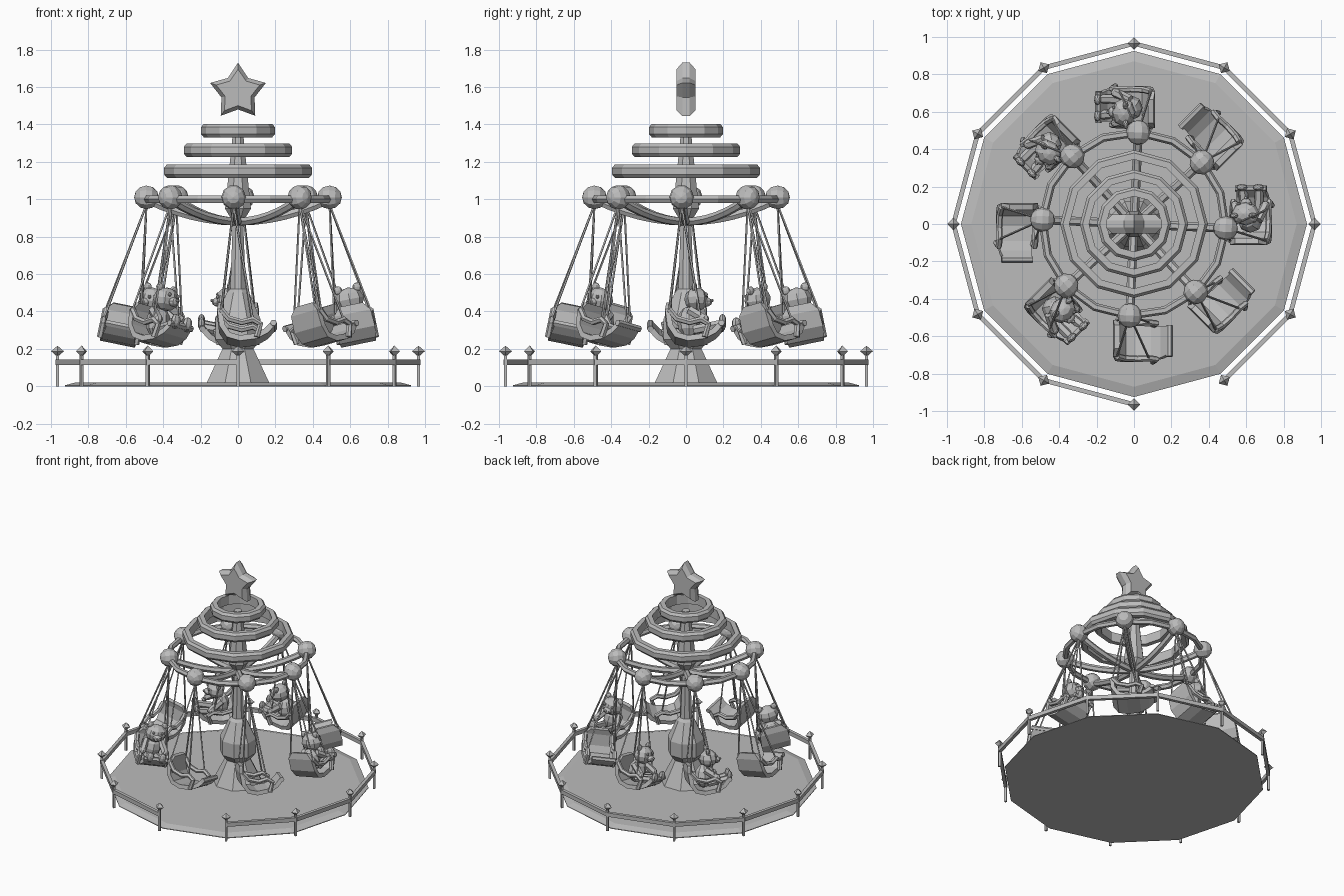
import bpy, bmesh
from math import sin, cos, pi, radians
from mathutils import Matrix, Vector

cube = bpy.data.objects.get("Cube")
if cube:
    bpy.data.objects.remove(cube, do_unlink=True)

grey = bpy.data.materials.new("plain_grey")
grey.use_nodes = True
COLOUR = (0.5, 0.5, 0.5, 1)
grey.diffuse_color = COLOUR
grey.node_tree.nodes["Principled BSDF"].inputs["Base Color"].default_value = COLOUR


# Helpers
def place(name, mesh, matrix=Matrix()):
    obj = bpy.data.objects.new(name, mesh)
    bpy.context.collection.objects.link(obj)
    obj.matrix_world = matrix
    return obj


def finish(name, bm):
    bmesh.ops.recalc_face_normals(bm, faces=bm.faces)
    mesh = bpy.data.meshes.new(name)
    bm.to_mesh(mesh)
    bm.free()
    mesh.materials.append(grey)
    return mesh


def polar(radius, degrees, z=0):
    a = radians(degrees)
    return Vector((radius * cos(a), radius * sin(a), z))


def lathe(name, profile, sides, ring=False, turn=0):
    bm = bmesh.new()
    loops = [[bm.verts.new(polar(r, turn + 360 * k / sides, z)) for k in range(sides)]
             for r, z in profile]
    pairs = list(zip(loops, loops[1:]))
    if ring:
        pairs.append((loops[-1], loops[0]))
    else:
        bm.faces.new(loops[0])
        bm.faces.new(loops[-1])
    for a, b in pairs:
        for k in range(sides):
            n = (k + 1) % sides
            bm.faces.new((a[k], a[n], b[n], b[k]))
    return finish(name, bm)


def ball(name, centre, size, segments=8, rings=6, axis=None):
    bm = bmesh.new()
    bmesh.ops.create_uvsphere(bm, u_segments=segments, v_segments=rings, radius=1)
    if axis:
        bm.transform(Matrix.Rotation(pi / 2, 4, axis))
    bm.transform(Matrix.Translation(centre) @ Matrix.Diagonal((*size, 1)))
    return finish(name, bm)


def beam(name, a, b, width, height):
    a, b = Vector(a), Vector(b)
    bm = bmesh.new()
    bmesh.ops.create_cube(bm, size=1)
    bm.transform(Matrix.Translation((a + b) / 2)
                 @ (b - a).to_track_quat('X', 'Z').to_matrix().to_4x4()
                 @ Matrix.Diagonal(((b - a).length, width, height, 1)))
    return finish(name, bm)


def tube(name, points, radius, resolution=1, closed=False):
    curve = bpy.data.curves.new(name, 'CURVE')
    curve.dimensions = '3D'
    curve.bevel_depth = radius
    curve.bevel_resolution = resolution
    curve.use_fill_caps = True
    spline = curve.splines.new('POLY')
    spline.points.add(len(points) - 1)
    for p, co in zip(spline.points, points):
        p.co = (*co, 1)
    spline.use_cyclic_u = closed
    spline.use_smooth = False
    helper = bpy.data.objects.new(name, curve)
    mesh = bpy.data.meshes.new_from_object(helper)
    bpy.data.objects.remove(helper)
    mesh.materials.clear()
    mesh.materials.append(grey)
    return mesh


# Platform and centre column
place("platform", lathe("platform", [(0.925, 0), (0.925, 0.005), (0.87, 0.02)], 12))
column = [(0.18, 0), (0.18, 0.02), (0.09, 0.2), (0.13, 0.25), (0.13, 0.36),
          (0.065, 0.5), (0.045, 0.52), (0.03, 0.88), (0.075, 0.95), (0.03, 1.35)]
place("centre_column", lathe("centre_column", column, 8, turn=22.5))

# Fence with a gap for the entrance
POST = 0.965
post = beam("fence_post", (0, 0, 0), (0, 0, 0.17), 0.016, 0.016)
finial = ball("post_finial", (0, 0, 0.187), (0.034, 0.034, 0.03), 4, 2)
for k in range(12):
    a = 30 * k
    m = Matrix.Translation(polar(POST, a)) @ Matrix.Rotation(radians(a), 4, 'Z')
    place("fence_post", post, m)
    place("post_finial", finial, m)
    if a != 270:
        place("fence_rail", beam("fence_rail", polar(POST, a, 0.129),
                                 polar(POST, a + 30, 0.129), 0.024, 0.03))

# Crown rings
for r, z in ((0.395, 1.15), (0.29, 1.262), (0.198, 1.367)):
    section = [(r - 0.05, z - 0.036), (r - 0.015, z - 0.036), (r, z - 0.018),
               (r, z + 0.018), (r - 0.015, z + 0.036), (r - 0.05, z + 0.036)]
    place("crown_ring", lathe("crown_ring", section, 12, ring=True))

# Star on top
bm = bmesh.new()
layers = []
for y, s in ((-0.05, 0.78), (-0.02, 1), (0.02, 1), (0.05, 0.78)):
    outline = [polar((0.157 if k % 2 == 0 else 0.093) * s, 90 + 36 * k) for k in range(10)]
    layers.append([bm.verts.new((p.x, y, 1.573 + p.y)) for p in outline])
for a, b in zip(layers, layers[1:]):
    for k in range(10):
        n = (k + 1) % 10
        bm.faces.new((a[k], a[n], b[n], b[k]))
bm.faces.new(layers[0])
bm.faces.new(layers[-1])
place("star", finish("star", bm))

# Hanging ring, curved spokes and balls
OFFSET = -2.7
HUB = 0.49
place("hanging_ring", tube("hanging_ring", [polar(HUB, OFFSET + 22.5 * k, 1.0) for k in range(16)],
                           0.022, closed=True))
arc = [(HUB * t / 6, 0, 0.88 + 0.12 * (t / 6) ** 2) for t in range(7)]
spoke = tube("spoke", arc, 0.024)
knob = ball("ring_ball", (HUB, 0, 1.01), (0.066, 0.066, 0.066), 10, 6, 'Y')
for k in range(8):
    m = Matrix.Rotation(radians(OFFSET + 45 * k), 4, 'Z')
    place("spoke", spoke, m)
    place("ring_ball", knob, m)

# Swing seat: a curved shell of half width, forward and height values
bm = bmesh.new()
shell = [(0.065, -0.105, 0.215), (0.1, -0.112, 0.17), (0.105, -0.1, 0.08), (0.1, -0.06, 0.02),
         (0.095, 0.01, 0), (0.092, 0.1, 0.012), (0.085, 0.16, 0.045), (0.075, 0.2, 0.09)]
rows = []
for i, (w, y, z) in enumerate(shell):
    p, q = shell[max(i - 1, 0)], shell[min(i + 1, len(shell) - 1)]
    inward = Vector((0, p[2] - q[2], q[1] - p[1])).normalized() * 0.03
    low = [Vector((x, y, z)) for x in (-w, w)]
    rows.append([bm.verts.new(v) for v in (low[0], low[1], low[1] + inward, low[0] + inward)])
for a, b in zip(rows, rows[1:]):
    for k in range(4):
        n = (k + 1) % 4
        bm.faces.new((a[k], a[n], b[n], b[k]))
bm.faces.new(rows[0])
bm.faces.new(rows[-1])
seat_parts = [("seat_shell", finish("seat_shell", bm)),
              ("seat_front_roll", tube("seat_front_roll", [(-0.085, 0.19, 0.1), (0.085, 0.19, 0.1)], 0.018))]
for side, s in (("right", -1), ("left", 1)):
    path = [(0.098 * s, y, z) for y, z in
            ((-0.09, 0.17), (-0.05, 0.12), (0.02, 0.1), (0.08, 0.115), (0.12, 0.09), (0.1, 0.02))]
    seat_parts.append((side + "_armrest", tube(side + "_armrest", path, 0.017)))

# Bear rider
bear_parts = [("bear_" + n, ball("bear_" + n, c, size)) for n, c, size in (
    ("body", (0, 0.015, 0.12), (0.068, 0.062, 0.085)),
    ("head", (0, 0.055, 0.245), (0.078, 0.064, 0.063)),
    ("snout", (0, 0.112, 0.23), (0.032, 0.028, 0.024)),
    ("nose", (0, 0.14, 0.238), (0.011, 0.008, 0.008)))]
for side, s in (("right", -1), ("left", 1)):
    for n, c, size in (("ear", (0.052 * s, 0.045, 0.302), (0.024, 0.015, 0.024)),
                       ("eye", (0.032 * s, 0.108, 0.265), (0.009, 0.009, 0.011)),
                       ("hand", (0.082 * s, 0.1, 0.12), (0.024, 0.024, 0.024)),
                       ("foot", (0.045 * s, 0.195, 0.12), (0.03, 0.02, 0.035))):
        name = "bear_" + side + "_" + n
        bear_parts.append((name, ball(name, c, size)))
    for n, a, b in (("arm", (0.055 * s, 0.02, 0.175), (0.082 * s, 0.1, 0.12)),
                    ("leg", (0.035 * s, 0.04, 0.07), (0.045 * s, 0.19, 0.1))):
        name = "bear_" + side + "_" + n
        bear_parts.append((name, tube(name, [a, b], 0.025)))

# Eight swings on ropes, half of them carrying a bear
for k in range(8):
    m = (Matrix.Rotation(radians(45 * k), 4, 'Z') @ Matrix.Translation((0.645, 0, 0.225))
         @ Matrix.Rotation(-0.2, 4, 'Y'))
    for name, mesh in seat_parts + (bear_parts if k in (0, 2, 3, 5) else []):
        place(name, mesh, m)
    top = polar(HUB, OFFSET + 45 * k, 0.97)
    for x in (-0.098, 0.098):
        for y, z in ((-0.09, 0.17), (0.08, 0.115)):
            place("rope", tube("rope", [top, m @ Vector((x, y, z))], 0.006, 0))
